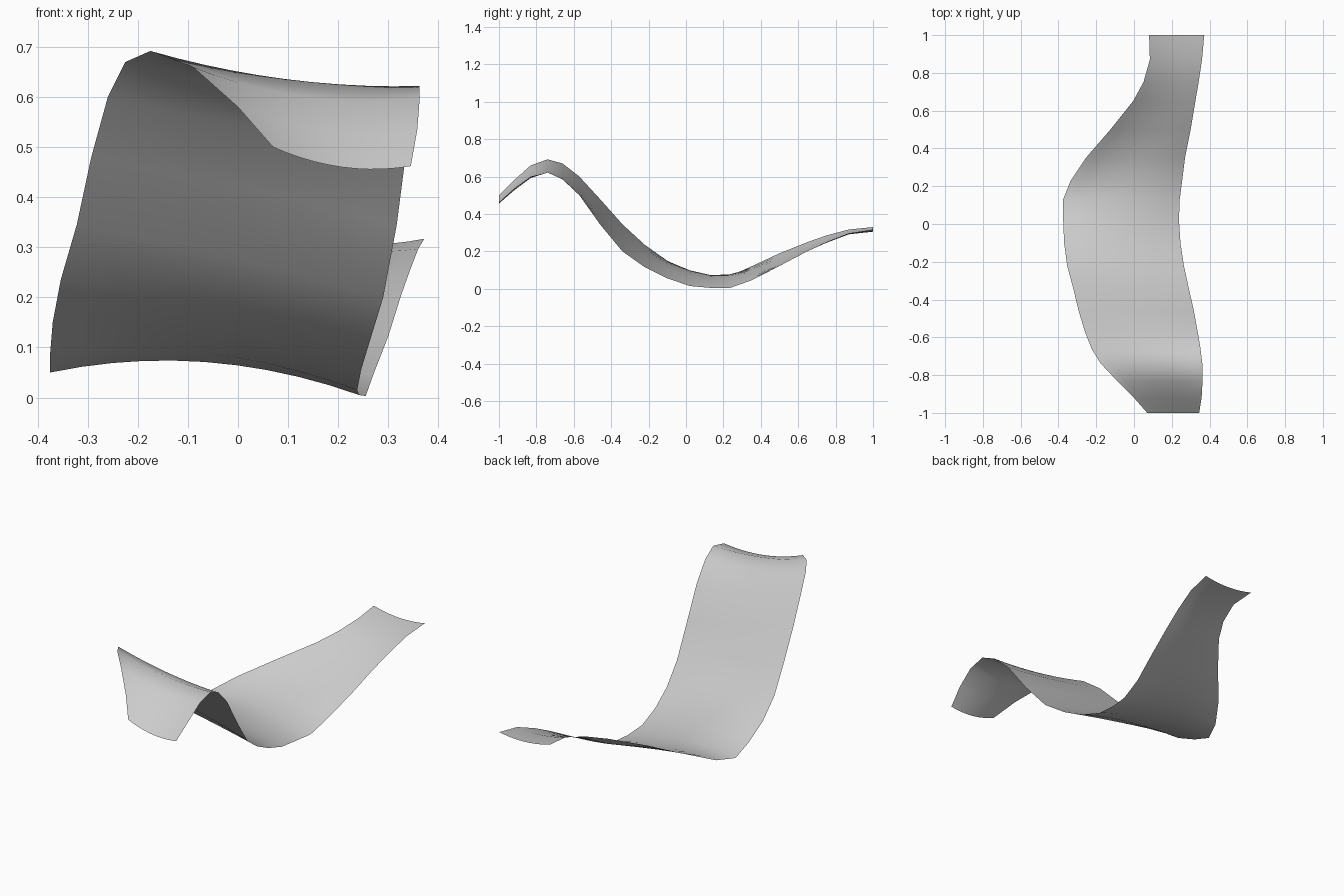
import bpy
import bmesh

# Remove the default cube
default_cube = bpy.data.objects.get("Cube")
if default_cube:
    bpy.data.objects.remove(default_cube, do_unlink=True)

COLUMNS = 10

# Cross-sections from front to back:
# depth, left-hand x, right-hand x, then height at the left, middle and right
SECTIONS = [
    (-1, .07, .345, .5, .46, .462),
    (-.92, 0, .358, .58, .53, .535),
    (-.83, -.09, .363, .66, .6, .6),
    (-.74, -.175, .362, .692, .636, .622),
    (-.66, -.225, .352, .67, .61, .585),
    (-.57, -.26, .337, .6, .54, .5),
    (-.46, -.293, .317, .48, .42, .345),
    (-.34, -.322, .29, .345, .28, .2),
    (-.22, -.354, .264, .235, .18, .115),
    (-.1, -.37, .246, .15, .125, .056),
    (.02, -.375, .238, .09, .09, .015),
    (.13, -.375, .242, .05, .071, .005),
    (.23, -.335, .255, .066, .07, .003),
    (.35, -.255, .27, .12, .09, .045),
    (.5, -.125, .3, .19, .14, .122),
    (.65, -.005, .325, .25, .21, .202),
    (.75, .05, .342, .285, .25, .25),
    (.87, .084, .36, .317, .293, .297),
    (1, .08, .372, .33, .306, .317),
]


def section_points(section):
    """Bend one cross-section as a parabola through its three heights."""
    depth, x_start, x_end, z_start, z_mid, z_end = section
    for column in range(COLUMNS + 1):
        t = column / COLUMNS
        s = 1 - t
        x = x_start * s + x_end * t
        z = z_start * s * (s - t) + z_mid * 4 * s * t + z_end * t * (t - s)
        yield x, depth, max(z, 0)


def make_material(name, color):
    material = bpy.data.materials.new(name)
    material.use_nodes = True
    material.diffuse_color = color
    shader = next(n for n in material.node_tree.nodes if n.type == "BSDF_PRINCIPLED")
    shader.inputs["Base Color"].default_value = color
    return material


# Wavy sheet, a single thin surface skinned across the cross-sections
bm = bmesh.new()
rows = [[bm.verts.new(p) for p in section_points(s)] for s in SECTIONS]
for near, far in zip(rows, rows[1:]):
    for i in range(COLUMNS):
        bm.faces.new((near[i], near[i + 1], far[i + 1], far[i]))

mesh = bpy.data.meshes.new("wavy_sheet")
bm.to_mesh(mesh)
bm.free()
mesh.materials.append(make_material("light_grey", (.6, .6, .6, 1)))

sheet = bpy.data.objects.new("wavy_sheet", mesh)
bpy.context.collection.objects.link(sheet)
mesh.shade_smooth()
